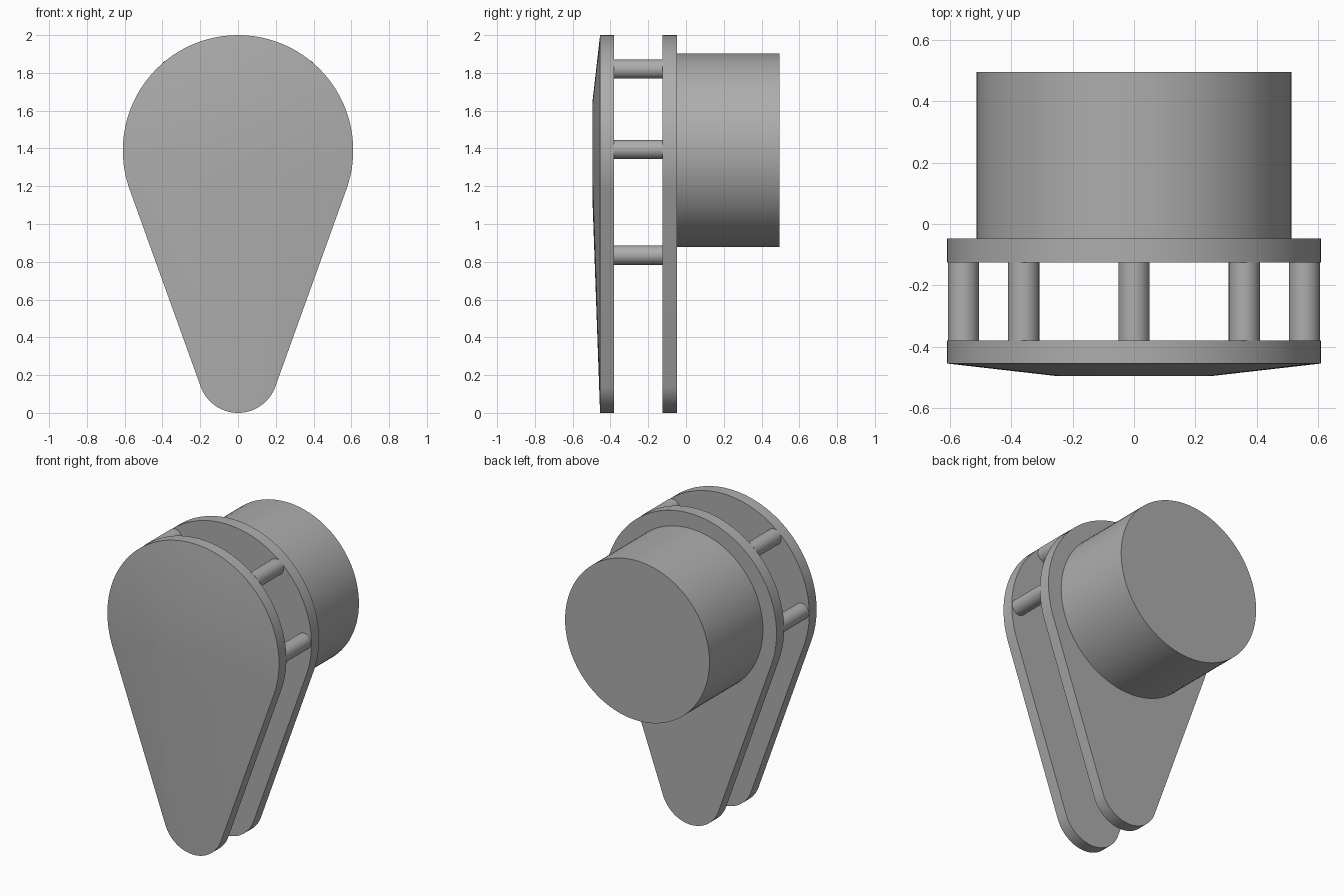
import bpy, bmesh, math
from mathutils import Vector

cube = bpy.data.objects.get("Cube")
if cube:
    bpy.data.objects.remove(cube, do_unlink=True)

grey = bpy.data.materials.new("mid grey")
grey.use_nodes = True
colour = (0.42, 0.42, 0.42, 1)
grey.diffuse_color = colour
grey.node_tree.nodes["Principled BSDF"].inputs["Base Color"].default_value = colour

HEAD_Z, HEAD_R = 1.39, 0.61   # large round end
TIP_Z, TIP_R = 0.21, 0.21     # small round end
TANGENT = math.asin((HEAD_R - TIP_R) / (HEAD_Z - TIP_Z))


def loft(name, rings):
    """Skin matching (x, z) rings at successive y depths, capping both ends."""
    bm = bmesh.new()
    loops = [[bm.verts.new((x, y, z)) for x, z in ring] for y, ring in rings]
    n = len(loops[0])
    for a, b in zip(loops, loops[1:]):
        for i in range(n):
            j = (i + 1) % n
            bm.faces.new((a[i], a[j], b[j], b[i]))
    bm.faces.new(loops[0])
    bm.faces.new(loops[-1])
    bmesh.ops.recalc_face_normals(bm, faces=bm.faces)
    mesh = bpy.data.meshes.new(name)
    bm.to_mesh(mesh)
    bm.free()
    mesh.materials.append(grey)
    obj = bpy.data.objects.new(name, mesh)
    bpy.context.collection.objects.link(obj)
    bpy.ops.object.select_all(action="DESELECT")
    obj.select_set(True)
    bpy.context.view_layer.objects.active = obj
    bpy.ops.object.shade_smooth_by_angle(angle=math.radians(30))
    return obj


def arc(x, z, radius, start, end, steps):
    angles = [start + (end - start) * i / steps for i in range(steps + 1)]
    return [(x + radius * math.cos(a), z + radius * math.sin(a)) for a in angles]


def teardrop(head_r, tip_z, tip_r):
    """Two arcs joined by straight tangent sides."""
    head = arc(0, HEAD_Z, head_r, -TANGENT, math.pi + TANGENT, 64)
    tip = arc(0, tip_z, tip_r, math.pi + TANGENT, 2 * math.pi - TANGENT, 32)
    return head + tip


def cylinder(name, x, z, radius, y0, y1, sides):
    ring = arc(x, z, radius, 0, 2 * math.pi, sides)[:-1]
    return loft(name, [(y0, ring), (y1, ring)])


# Plates: the front one rises to a shallow, round flat
outline = teardrop(HEAD_R, TIP_Z, TIP_R)
crown = teardrop(0.26, HEAD_Z - 0.01, 0.257)
loft("front_plate", [(-0.495, crown), (-0.455, outline), (-0.38, outline)])
loft("back_plate", [(-0.125, outline), (-0.048, outline)])

# Drum behind the back plate
cylinder("rear_drum", 0, HEAD_Z, 0.513, -0.048, 0.495, 96)

# Spacer posts between the plates
cylinder("lower_post", 0, 0.835, 0.051, -0.38, -0.125, 32)
for side, label in ((1, "left"), (-1, "right")):
    cylinder(label + "_upper_post", side * 0.36, 1.82, 0.051, -0.38, -0.125, 32)
    cylinder(label + "_side_post", side * 0.556, 1.395, 0.051, -0.38, -0.125, 32)
